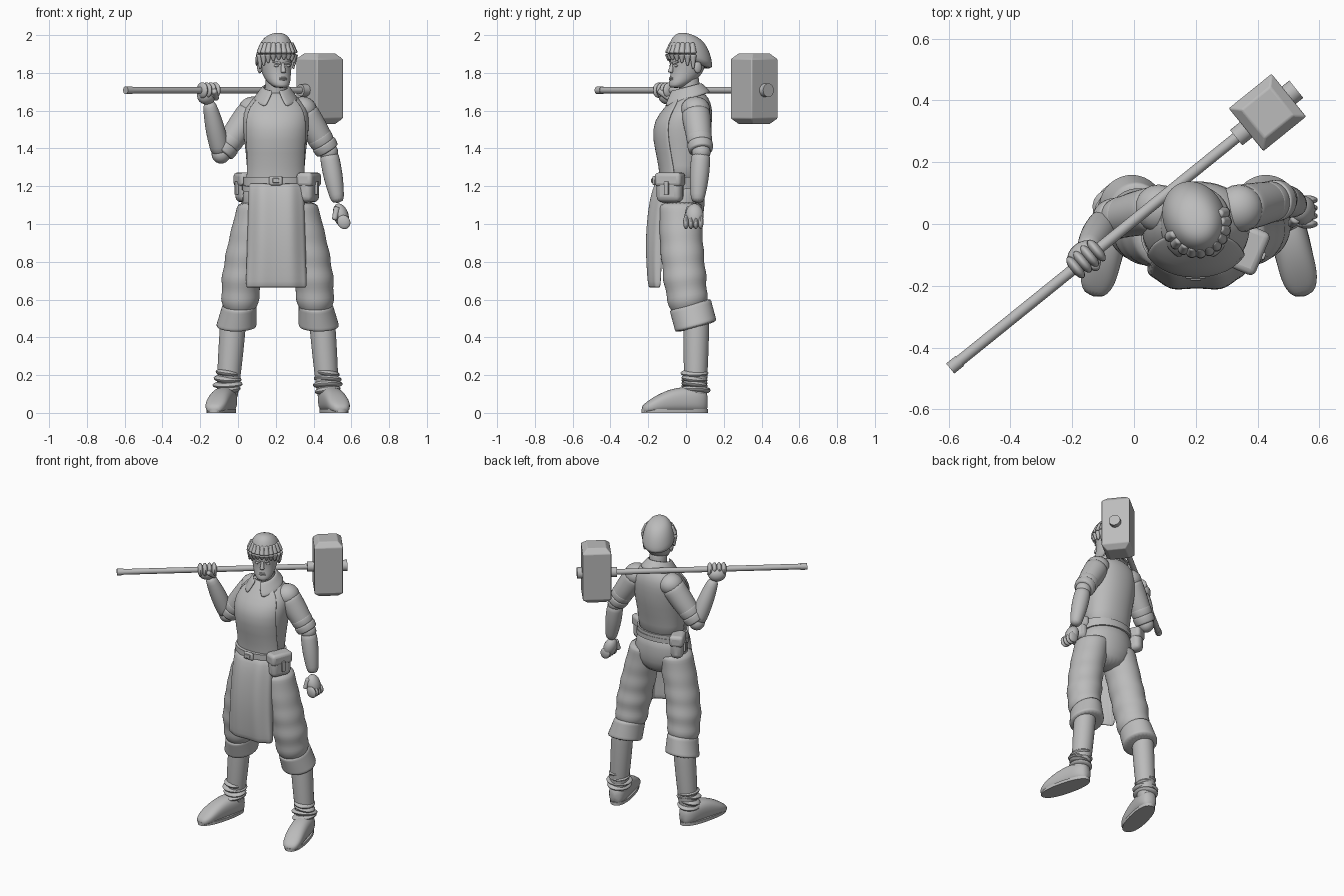
import bpy, bmesh, math
from mathutils import Vector, Matrix

V, PI = Vector, math.pi
if "Cube" in bpy.data.objects:
    bpy.data.objects.remove(bpy.data.objects["Cube"])

clay = bpy.data.materials.new("plain grey")
clay.use_nodes = True
clay.diffuse_color = (.5, .5, .5, 1)
clay.node_tree.nodes["Principled BSDF"].inputs["Base Color"].default_value = clay.diffuse_color


def finish(name, bm, smooth=False, thickness=0, bevel=0):
    bmesh.ops.recalc_face_normals(bm, faces=bm.faces)
    mesh = bpy.data.meshes.new(name)
    bm.to_mesh(mesh)
    bm.free()
    mesh.materials.append(clay)
    ob = bpy.data.objects.new(name, mesh)
    bpy.context.collection.objects.link(ob)
    if thickness:
        ob.modifiers.new("thickness", "SOLIDIFY").thickness = thickness
    if bevel:
        rounding = ob.modifiers.new("rounding", "BEVEL")
        rounding.width, rounding.segments = bevel, 3
    if smooth:
        subdivision = ob.modifiers.new("subdivision", "SUBSURF")
        subdivision.levels = subdivision.render_levels = 1
        mesh.shade_smooth()
    else:
        for other in bpy.context.selected_objects:
            other.select_set(False)
        ob.select_set(True)
        bpy.context.view_layer.objects.active = ob
        bpy.ops.object.shade_smooth_by_angle(angle=math.radians(35))
    return ob


def mix(a, b, f):
    return a + (b - a) * f


def steps(count):
    return [i / count for i in range(count + 1)]


def level(x, y, z, rx, ry, tilt=0, half=PI):
    """Horizontal ring; tilt raises its back, half is the half angle of a sheet."""
    return V((x, y, z)), V((rx, 0, 0)), V((0, ry, tilt)), half


def loft(name, rings, n=24, power=1, smooth=True, thickness=0, facing=None, fold=0):
    """Skin rings of (centre, u, v, half angle); facing is the mid angle of a sheet."""
    bm, rows = bmesh.new(), []
    sheet = facing is not None
    for centre, u, v, half in rings:
        row = []
        for i in range(n):
            f = i / (n - sheet) * 2 - 1
            angle = (facing or 0) + f * half
            c, s = math.cos(angle), math.sin(angle)
            point = centre + u * math.copysign(abs(c) ** power, c) + v * math.copysign(abs(s) ** power, s)
            point.y += fold * math.cos(f * 11)
            row.append(bm.verts.new(point))
        rows.append(row)
    for low, high in zip(rows, rows[1:]):
        for i in range(n - sheet):
            j = (i + 1) % n
            bm.faces.new((low[i], low[j], high[j], high[i]))
    if not sheet:
        bm.faces.new(rows[0])
        bm.faces.new(rows[-1])
    return finish(name, bm, smooth, thickness)


def limb(name, start, end, r_start, r_end, swell=0, count=6, smooth=True):
    """Straight tapered tube that can swell in the middle."""
    start, end = V(start), V(end)
    along = (end - start).normalized()
    u = along.cross(V((0, 1, 0))).normalized()
    v = along.cross(u)
    rings = []
    for f in steps(count):
        r = mix(r_start, r_end, f) + swell * math.sin(f * PI)
        rings.append((start.lerp(end, f), u * r, v * r, PI))
    return loft(name, rings, 20, smooth=smooth)


def ball(name, loc, size, turn=0, tip=0):
    bm = bmesh.new()
    spin = Matrix.Rotation(turn, 4, "Z") @ Matrix.Rotation(tip, 4, "Y")
    bmesh.ops.create_uvsphere(bm, u_segments=20, v_segments=12, radius=1,
                              matrix=Matrix.Translation(loc) @ spin @ Matrix.Diagonal((*size, 1)))
    return finish(name, bm)


def box(name, loc, size, turn=0, bevel=.01):
    bm = bmesh.new()
    spin = Matrix.Rotation(turn, 4, "Z")
    bmesh.ops.create_cube(bm, size=1, matrix=Matrix.Translation(loc) @ spin @ Matrix.Diagonal((*size, 1)))
    return finish(name, bm, bevel=bevel)


# Legs, cuffs, ankle wraps and shoes, mirrored about the hips
MID = .21
for s, side in ((1, "left"), (-1, "right")):
    rings = []
    for f in steps(16):
        r = .108 + .008 * f * math.sin(f * 30) - .03 * f ** 9
        rings.append(level(MID + s * (.1 + .1 * math.sin(f * PI / 2)), .05 * f * f - .03,
                           mix(1.12, .53, f), r, r + .006, .02 * f))
    loft(side + "_trouser_leg", rings)
    loft(side + "_trouser_cuff", [
        level(MID + s * mix(.2, .22, f), mix(.02, .055, f), mix(.58, .45, f), mix(.09, .11, f), .11, .03)
        for f in steps(7)])
    limb(side + "_shin", (MID + s * .23, .055, .55), (MID + s * .27, .05, .05), .07, .055, .004)
    for k in range(4):
        ball(side + "_ankle_wrap", (MID + s * .265, .045, .21 - .03 * k),
             (.064 + .002 * k, .074 + .004 * k, .022), s * k, .15)
    toe, out = V((s * .24, -.97, 0)), V((.97, s * .24, 0))
    middle = V((MID + s * .298, -.06, 0))
    rings = []
    for f in steps(10):
        t = f * 2 - 1
        height = .13 - .04 * t - .055 * t * t
        rings.append((middle + toe * t * .18 + V((0, 0, height / 2)), out * (.061 - .03 * t ** 6),
                      V((0, 0, height / 2)), PI))
    loft(side + "_shoe", rings, power=.8)
    loft(side + "_sole", [(middle + V((0, 0, z)), out * .062, toe * .18, PI) for z in (0, .02)],
         n=32, power=.85, smooth=False)

# Hips, torso and neck
loft("trouser_seat", [level(.2, -.03, 1.25, .16, .12), level(.2, -.03, 1.15, .18, .13),
                      level(MID, -.02, 1.05, .19, .12), level(MID, -.02, .95, .1, .08)])
torso = [(-.02, 1.2, .16, .11), (-.02, 1.3, .15, .11), (-.02, 1.45, .17, .15), (-.01, 1.55, .18, .15),
         (.02, 1.62, .17, .12), (.03, 1.67, .12, .09), (.03, 1.7, .07, .06)]
loft("shirt", [level(.2, *row) for row in torso], power=.92)
limb("neck", (.2, .03, 1.62), (.2, .01, 1.79), .06, .055)

# Apron bib follows the torso; the skirt hangs from the belt
loft("apron_bib", [level(.2, y, z, rx + .01, ry + .01, 0, 1.3 - .1 * i)
                   for i, (y, z, rx, ry) in enumerate(torso)],
     power=.92, thickness=.012, facing=-PI / 2)
loft("apron_skirt", [level(.203, -.085 - .05 * math.sqrt(f), mix(1.22, .66, f), mix(.146, .162, f),
                           mix(.08, .065, f) + .02 * math.sin(f * PI), 0, PI / 2) for f in steps(8)],
     n=36, power=.8, thickness=.014, facing=-PI / 2, fold=.004)

# Folded collar, open at the throat
loft("collar", [level(.2, 0, mix(1.73, 1.66, f), mix(.07, .12, f), mix(.08, .13, f), mix(.02, .04, f),
                      mix(2.9, 2.65, f)) for f in steps(3)],
     n=28, thickness=.014, facing=PI / 2)

# Belts, buckle and pouches
loft("belt", [level(.2, -.035, z, .172, .13) for z in (1.2, 1.25)], n=40, smooth=False)
loft("slung_belt", [level(.2, -.035, z, .178, .134, .02) for z in (1.18, 1.21)], n=40, smooth=False)
box("belt_buckle", (.2, -.168, 1.23), (.07, .02, .05))
box("buckle_plate", (.2, -.178, 1.23), (.035, .012, .025), bevel=.004)
for s, side, x, y, width in ((1, "left", .375, -.085, .14), (-1, "right", .035, .04, .11)):
    turn = -.4 * s
    out = Matrix.Rotation(turn, 3, "Z") @ V((s, 0, 0))
    place = V((x, y, 1.19))
    box(side + "_pouch", place, (.08, width, .15), turn, .03)
    box(side + "_pouch_flap", place + V((0, 0, .045)), (.09, width + .01, .075), turn, .02)
    box(side + "_pouch_tab", place + out * .046, (.016, .024, .07), turn, .004)

# Arms with rolled sleeves
arms = (("left", V((.34, .05, 1.605)), V((.48, .08, 1.38)), V((.53, .06, 1.11))),
        ("right", V((.08, .05, 1.605)), V((-.09, .01, 1.37)), V((-.155, -.085, 1.65))))
for side, shoulder, elbow, wrist in arms:
    ball(side + "_shoulder", shoulder, (.078, .078, .07))
    limb(side + "_sleeve", shoulder, shoulder.lerp(elbow, .9), .077, .06, .004)
    for f in (.62, .78):
        limb(side + "_sleeve_roll", shoulder.lerp(elbow, f), shoulder.lerp(elbow, f + .2), .068, .062, .003)
    ball(side + "_elbow", elbow, (.05, .05, .05))
    limb(side + "_forearm", elbow, wrist, .05, .032, .01)

# Left hand hangs as a loose fist
ball("left_palm", (.545, .045, 1.045), (.04, .048, .065), 0, -.3)
for k in range(4):
    ball("left_finger", (.56, .026 * k, 1.01), (.034, .015, .038), 0, -.5)
limb("left_thumb", (.525, .02, 1.09), (.51, 0, 1.02), .018, .014)

# Long hammer lying across the shoulders
AXIS = math.atan2(.628, .778)
along, across, up = V((.778, .628, 0)), V((-.628, .778, 0)), V((0, 0, 1))
centre = V((.432, .361, 1.708))
for name, start, stop, r in (("shaft", -1.32, 0, .018), ("shaft_cap", -1.32, -1.28, .021),
                             ("collar", -.13, 0, .032), ("knob", 0, .12, .036)):
    limb("hammer_" + name, centre + along * start, centre + along * stop, r, r, count=1, smooth=False)
bm = bmesh.new()
bmesh.ops.create_cube(bm, size=1, matrix=Matrix.Translation(centre + up * .008) @ Matrix.Rotation(AXIS, 4, "Z")
                      @ Matrix.Diagonal((.178, .178, .375, 1)))
rims = [e for e in bm.edges if abs(e.verts[0].co.z - e.verts[1].co.z) < .01]
bmesh.ops.bevel(bm, geom=rims, offset=.03, segments=1, affect="EDGES")
finish("hammer_head", bm, bevel=.005)

# Right hand wrapped round the shaft
grip = centre - along * .755
ball("right_palm", grip + across * .018 - up * .03, (.056, .04, .045), AXIS)
for k in range(4):
    knuckle = grip + along * (k - 1.5) * .029
    ball("right_finger", knuckle, (.018, .043, .042), AXIS)
limb("right_thumb", grip + along * .05 - up * .045, grip - across * .045, .018, .015)

# Head, turned towards its left
face = ((-.07, 1.72, .03, .03), (-.06, 1.735, .05, .05), (-.02, 1.77, .07, .08),
        (0, 1.82, .08, .09), (0, 1.87, .09, .1), (.01, 1.93, .08, .1))
parts = [loft("face", [level(0, *row) for row in face])]
rings = []
for f in steps(6):
    lift, spread = math.sin(f * 1.5), math.cos(f * 1.5) ** .7
    rings.append(level(0, .013, 1.845 + .16 * lift, .104 * spread, .124 * spread, -.04 * spread))
parts.append(loft("hair", rings))
for i in range(-5, 6):
    side, front = math.sin(i * .29), -1.08 * math.cos(i * .29)
    crown, brow, tip = (V((side * reach, front * reach, z)) for reach, z in
                        ((.08, 1.96), (.098, 1.9), (.097, 1.87 - .002 * i * i)))
    parts.append(limb("hair_lock", crown, brow, .012, .02))
    parts.append(limb("hair_lock_tip", brow, tip, .02, .005))
for s in (-1, 1):
    parts.append(ball("ear", (s * .084, .02, 1.83), (.012, .022, .032)))
    parts.append(ball("eye", (s * .033, -.083, 1.838), (.015, .008, .007)))
    parts.append(limb("eyebrow", (s * .012, -.093, 1.85), (s * .055, -.077, 1.86), .007, .004))
parts.append(limb("nose", (0, -.088, 1.855), (0, -.102, 1.8), .007, .015))
for z in (1.765, 1.773):
    parts.append(ball("lip", (0, -.098, z), (.022, .007, .005)))
for part in parts:
    part.location, part.rotation_euler.z = (.2, .01, 0), .42
